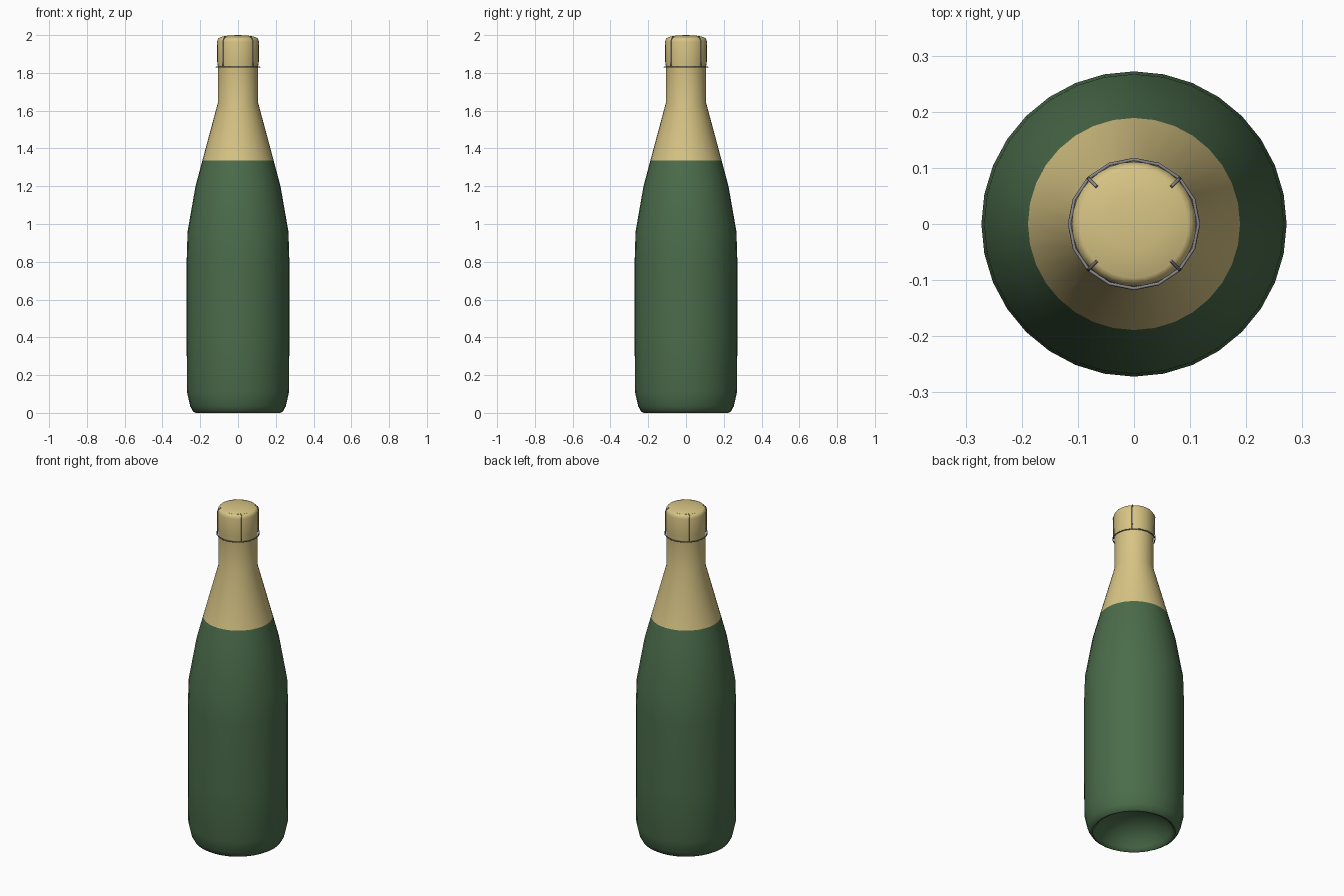
import bpy, bmesh
from math import sin, cos, pi, radians

if "Cube" in bpy.data.objects:
    bpy.data.objects.remove(bpy.data.objects["Cube"])

def material(name, rgb):
    m = bpy.data.materials.new(name)
    m.diffuse_color = (*rgb, 1)
    m.use_nodes = True
    m.node_tree.nodes["Principled BSDF"].inputs["Base Color"].default_value = m.diffuse_color
    return m

GREEN = material("green_glass", (0.07, 0.15, 0.07))
GOLD = material("gold_foil", (0.68, 0.55, 0.23))
WIRE = material("wire_metal", (0.25, 0.25, 0.27))

def lathe(name, profile, mat, sides=32, angle=40):
    """Spin an (r, z) profile around z; r = 0 ends become poles."""
    bm = bmesh.new()
    rings = []
    for r, z in profile:
        n = 1 if r == 0 else sides
        rings.append([bm.verts.new((r * cos(2 * pi * i / sides), r * sin(2 * pi * i / sides), z))
                      for i in range(n)])
    for a, b in zip(rings, rings[1:]):
        for i in range(sides):
            j = (i + 1) % sides
            quad = [a[i % len(a)], a[j % len(a)], b[j % len(b)], b[i % len(b)]]
            bm.faces.new(list(dict.fromkeys(quad)))
    mesh = bpy.data.meshes.new(name)
    bm.to_mesh(mesh)
    bm.free()
    mesh.materials.append(mat)
    ob = bpy.data.objects.new(name, mesh)
    bpy.context.collection.objects.link(ob)
    bpy.ops.object.select_all(action='DESELECT')
    ob.select_set(True)
    bpy.context.view_layer.objects.active = ob
    bpy.ops.object.shade_smooth_by_angle(angle=radians(angle))
    return ob

def wire(name, points, closed=False):
    """Thin round wire along a polyline."""
    cu = bpy.data.curves.new(name, 'CURVE')
    cu.dimensions = '3D'
    cu.bevel_depth = 0.003
    cu.bevel_resolution = 1
    cu.use_fill_caps = True
    sp = cu.splines.new('POLY')
    sp.points.add(len(points) - 1)
    for p, co in zip(sp.points, points):
        p.co = (*co, 1)
    sp.use_cyclic_u = closed
    cu.materials.append(WIRE)
    ob = bpy.data.objects.new(name, cu)
    bpy.context.collection.objects.link(ob)

# Glass body with hollow punt underneath
lathe("bottle_body", [
    (0, 0.13), (0.07, 0.122), (0.13, 0.098), (0.18, 0.058), (0.205, 0.02), (0.215, 0.004),
    (0.225, 0), (0.238, 0.008), (0.253, 0.035), (0.27, 0.11), (0.272, 0.4), (0.272, 0.8),
    (0.267, 0.96), (0.225, 1.2), (0.189, 1.335)], GREEN)

# Foil over shoulder, neck and stopper
lathe("neck_foil", [
    (0.189, 1.335), (0.107, 1.64), (0.106, 1.83), (0.110, 1.86), (0.111, 1.965),
    (0.108, 1.977), (0.102, 1.985), (0.094, 1.988), (0, 1.988)], GOLD)

# Domed cap disc on the stopper
lathe("stopper_cap", [
    (0, 1.984), (0.095, 1.984), (0.095, 1.988), (0.08, 1.993), (0.05, 1.998), (0, 2.0)], GOLD)

# Wire cage: lower ring and four hooked uprights
wire("cage_ring", [(0.115 * cos(pi * i / 8), 0.115 * sin(pi * i / 8), 1.83) for i in range(16)], True)
for k in range(4):
    a = pi / 4 + k * pi / 2
    wire(f"cage_upright_{k + 1}", [(r * cos(a), r * sin(a), z) for r, z in
         [(0.115, 1.83), (0.112, 1.86), (0.113, 1.965), (0.108, 1.98), (0.094, 1.99)]])
